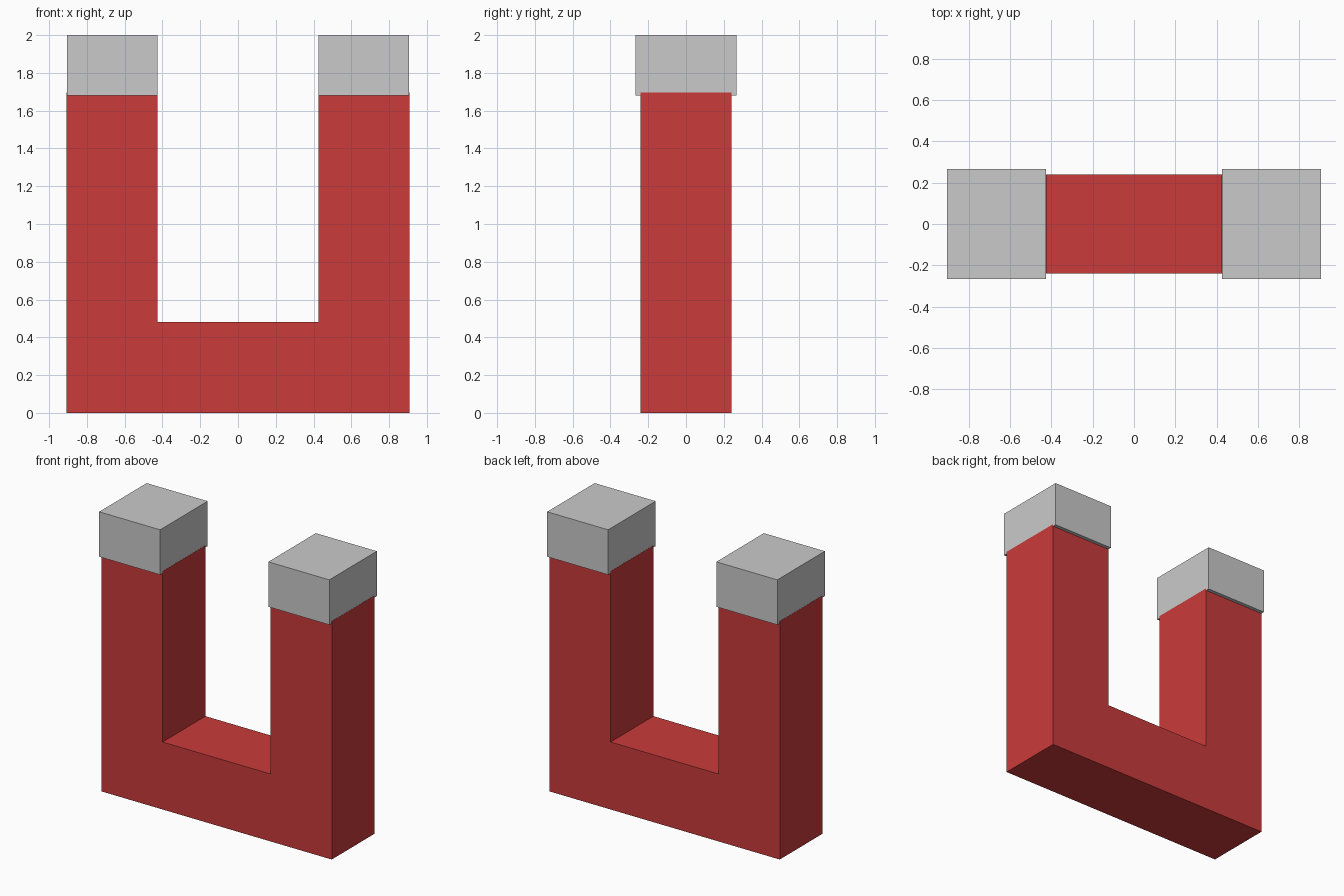
import bpy
import bmesh

if "Cube" in bpy.data.objects:
    bpy.data.objects.remove(bpy.data.objects["Cube"], do_unlink=True)


def make_material(name, colour):
    mat = bpy.data.materials.new(name)
    mat.use_nodes = True
    mat.diffuse_color = colour
    mat.node_tree.nodes["Principled BSDF"].inputs["Base Color"].default_value = colour
    return mat


def extrude_profile(name, outline, depth, mat):
    """Extrude an (x, z) outline along y, centred on y = 0."""
    bm = bmesh.new()
    face = bm.faces.new([bm.verts.new((x, -depth / 2, z)) for x, z in outline])
    moved = bmesh.ops.extrude_face_region(bm, geom=[face])["geom"]
    verts = [v for v in moved if isinstance(v, bmesh.types.BMVert)]
    bmesh.ops.translate(bm, verts=verts, vec=(0, depth, 0))
    bmesh.ops.recalc_face_normals(bm, faces=bm.faces)
    mesh = bpy.data.meshes.new(name)
    bm.to_mesh(mesh)
    bm.free()
    mesh.materials.append(mat)
    obj = bpy.data.objects.new(name, mesh)
    bpy.context.collection.objects.link(obj)
    return obj


red = make_material("red paint", (0.59, 0.043, 0.043, 1))
steel = make_material("light grey steel", (0.59, 0.59, 0.59, 1))

OUTER, INNER = 0.907, 0.425
BAR_TOP, LEG_TOP = 0.48, 1.695
TIP_BOTTOM, TOP = 1.68, 2.0

# U-shaped magnet body
half = [(OUTER, 0), (OUTER, LEG_TOP), (INNER, LEG_TOP), (INNER, BAR_TOP)]
mirrored = [(-x, z) for x, z in reversed(half)]
extrude_profile("magnet_body", half + mirrored, 0.482, red)

# Steel pole tips, a hair narrower than the legs so the sides never coincide
GAP = 0.001
for side, name in ((1, "left_tip"), (-1, "right_tip")):
    a, b = side * (INNER + GAP), side * (OUTER - GAP)
    outline = [(a, TIP_BOTTOM), (b, TIP_BOTTOM), (b, TOP), (a, TOP)]
    extrude_profile(name, outline, 0.534, steel)
